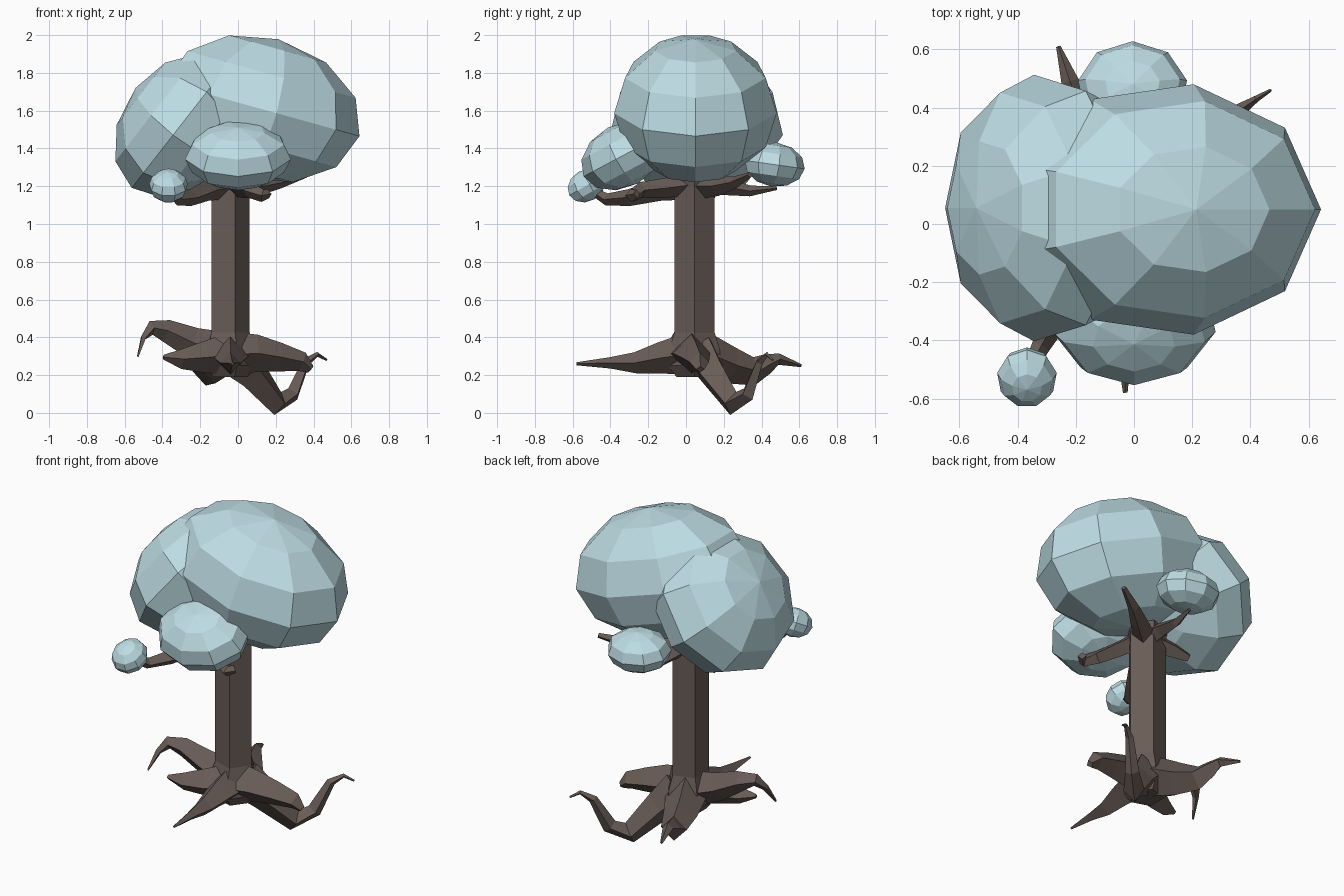
import bpy, bmesh
from math import radians, cos, sin, pi
from mathutils import Vector, Matrix, Euler

if "Cube" in bpy.data.objects:
    bpy.data.objects.remove(bpy.data.objects["Cube"], do_unlink=True)


def material(name, rgb):
    mat = bpy.data.materials.new(name)
    mat.use_nodes = True
    mat.diffuse_color = (*rgb, 1)
    bsdf = mat.node_tree.nodes["Principled BSDF"]
    bsdf.inputs["Base Color"].default_value = (*rgb, 1)
    bsdf.inputs["Roughness"].default_value = 0.9
    return mat


bark = material("bark_brown", (0.138, 0.106, 0.092))
leaf = material("pale_blue_foliage", (0.51, 0.72, 0.775))


def finish(bm, name, mat):
    bmesh.ops.recalc_face_normals(bm, faces=bm.faces)
    mesh = bpy.data.meshes.new(name)
    bm.to_mesh(mesh)
    bm.free()
    mesh.materials.append(mat)
    obj = bpy.data.objects.new(name, mesh)
    bpy.context.collection.objects.link(obj)
    return obj


def foliage(name, centre, size, tilt, spin):
    """Faceted ellipsoid: nine segments, six rings."""
    bm = bmesh.new()
    bmesh.ops.create_uvsphere(bm, u_segments=9, v_segments=6, radius=1)
    turn = Euler([radians(a) for a in tilt]).to_matrix().to_4x4()
    place = (Matrix.Translation(centre) @ turn @ Matrix.Diagonal((*size, 1))
             @ Matrix.Rotation(radians(spin), 4, "Z"))
    bm.transform(place)
    finish(bm, name, leaf)


def skin(bm, rings):
    """Bridge equal rings of points and cap both ends."""
    loops = [[bm.verts.new(p) for p in ring] for ring in rings]
    n = len(loops[0])
    for a, b in zip(loops, loops[1:]):
        for i in range(n):
            j = (i + 1) % n
            bm.faces.new((a[i], a[j], b[j], b[i]))
    bm.faces.new(loops[0])
    bm.faces.new(loops[-1])


def limb(name, path, start, end, flat=1.0, power=1.0):
    """Tapered limb with a diamond section swept along a path."""
    pts = [Vector(p) for p in path]
    rings = []
    for k, p in enumerate(pts):
        t = (pts[min(k + 1, len(pts) - 1)] - pts[max(k - 1, 0)]).normalized()
        side = t.cross(Vector((0, 0, 1))).normalized()
        up = side.cross(t)
        r = end + (start - end) * (1 - k / (len(pts) - 1)) ** power
        rings.append([p + side * r * flat, p + up * r, p - side * r * flat, p - up * r])
    bm = bmesh.new()
    skin(bm, rings)
    finish(bm, name, bark)


# Five-sided trunk with a flared foot
profile = [(0.19, 0.1), (0.25, 0.15), (0.34, 0.14), (0.425, 0.112), (1.2, 0.112), (1.27, 0.12)]
bm = bmesh.new()
skin(bm, [[(-0.05 + r * cos(2 * pi * i / 5), 0.045 + r * sin(2 * pi * i / 5), z)
           for i in range(5)] for z, r in profile])
finish(bm, "trunk", bark)

# Roots
limb("front_root", [(-.04, 0, .31), (-.04, -.14, .29), (-.04, -.27, .265),
                    (-.035, -.4, .265), (-.03, -.58, .26)], .11, .008, 1, 1.1)
limb("back_left_root", [(-.02, .08, .31), (.08, .14, .21), (.21, .25, .05), (.29, .33, .1),
                        (.36, .39, .27), (.42, .43, .31), (.47, .46, .28)], .12, .006, .9, 1.6)
limb("back_right_root", [(-.07, .09, .31), (-.13, .24, .25), (-.17, .36, .22), (-.2, .43, .26),
                         (-.22, .49, .285), (-.26, .61, .25)], .12, .008, 1, 1)
limb("right_arched_root", [(-.08, .04, .32), (-.24, .03, .37), (-.38, .01, .435), (-.46, -.02, .45),
                           (-.5, -.06, .4), (-.53, -.12, .3)], .11, .006, .9, 1.3)
limb("right_spike_root", [(-.05, 0, .31), (-.18, -.06, .295), (-.3, -.1, .285),
                          (-.395, -.12, .295)], .11, .012, 1, .8)
limb("left_root", [(-.02, .03, .31), (.1, .03, .315), (.22, .05, .295), (.34, .07, .27),
                   (.385, .075, .23)], .12, .022, 1, .85)

# Branches
limb("front_right_branch", [(-.07, .03, 1.2), (-.16, -.14, 1.18), (-.25, -.3, 1.14),
                            (-.32, -.42, 1.13), (-.37, -.52, 1.19)], .07, .02)
limb("front_branch", [(-.03, .03, 1.21), (.02, -.12, 1.19), (.06, -.24, 1.18),
                      (.13, -.29, 1.15), (.16, -.26, 1.16)], .06, .025)
limb("back_left_branch", [(-.03, .06, 1.2), (.1, .17, 1.2), (.22, .26, 1.22),
                          (.36, .34, 1.26)], .07, .015)
limb("back_branch", [(-.05, .07, 1.21), (-.04, .2, 1.2), (-.02, .34, 1.175), (0, .48, 1.19)], .065, .01)
limb("right_branch", [(-.06, .05, 1.2), (-.2, .1, 1.17), (-.29, .13, 1.14)], .07, .025)

# Foliage clumps
foliage("main_crown", (.113, .05, 1.612), (.55, .437, .38), (0, 15.5, 0), -90)
foliage("right_crown", (-.298, .055, 1.53), (.43, .465, .31), (0, -52, 0), 90)
foliage("front_clump", (0, -.335, 1.362), (.285, .235, .168), (28, 0, 0), 180)
foliage("back_clump", (-.005, .465, 1.315), (.19, .165, .117), (-8, 0, 0), 0)
foliage("small_clump", (-.368, -.528, 1.203), (.104, .11, .084), (30, 0, 0), 40)
